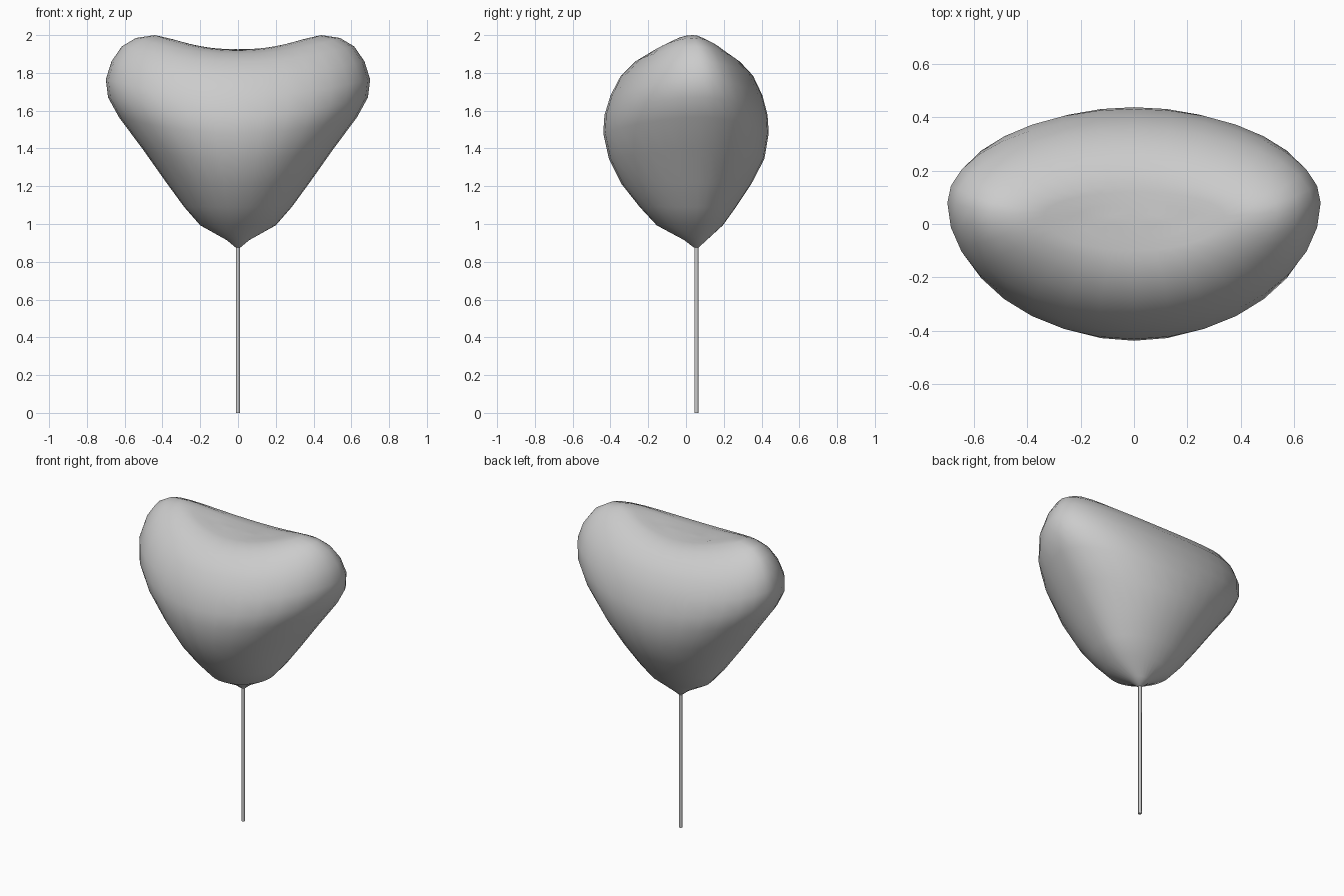
import bpy, bmesh, math

if "Cube" in bpy.data.objects:
    bpy.data.objects.remove(bpy.data.objects["Cube"])

# saddle-shaped rings from bottom tip to top dip:
# half width, height at the sides, y front, y back, height at the middle, y of the sides
RINGS = [(.012, .875, .042, .066, .875, .054), (.06, .915, -.01, .11, .915, .054),
         (.2, .993, -.155, .195, .993, .055), (.285, 1.09, -.245, .265, 1.09, .06),
         (.38, 1.22, -.34, .345, 1.21, .065), (.5, 1.39, -.408, .415, 1.345, .07),
         (.63, 1.565, -.438, .438, 1.48, .08), (.688, 1.67, -.432, .432, 1.575, .08),
         (.7, 1.765, -.40, .405, 1.68, .08), (.67, 1.86, -.345, .355, 1.785, .075),
         (.615, 1.94, -.27, .285, 1.86, .06), (.54, 1.985, -.20, .22, 1.9, .045),
         (.44, 2.0, -.14, .16, 1.917, .035), (.34, 1.977, -.1, .12, 1.921, .03),
         (.22, 1.94, -.06, .08, 1.923, .02), (.1, 1.928, -.02, .045, 1.925, .015)]
SIDES = 32

# heart-shaped balloon
bm = bmesh.new()
loops = []
for rx, zx, yf, yb, zy, ye in RINGS:
    loop = []
    for j in range(SIDES):
        s, c = math.sin(2 * math.pi * j / SIDES), math.cos(2 * math.pi * j / SIDES)
        y = ye + ((yb - ye) * c if c > 0 else (ye - yf) * c)
        loop.append(bm.verts.new((rx * s, y, zy + (zx - zy) * s * s)))
    loops.append(loop)
for a, b in zip(loops, loops[1:]):
    for j in range(SIDES):
        k = (j + 1) % SIDES
        bm.faces.new((a[j], a[k], b[k], b[j]))
top = bm.verts.new((0, .015, 1.925))
for j in range(SIDES):
    bm.faces.new((top, loops[-1][j], loops[-1][(j + 1) % SIDES]))
bm.faces.new(loops[0])
bmesh.ops.recalc_face_normals(bm, faces=bm.faces[:])
for face in bm.faces:
    face.smooth = True
mesh = bpy.data.meshes.new("heart_balloon")
bm.to_mesh(mesh)
bm.free()
bpy.context.collection.objects.link(bpy.data.objects.new("heart_balloon", mesh))

# thin stick under the tip
bpy.ops.mesh.primitive_cylinder_add(vertices=8, radius=.011, depth=.88, location=(0, .055, .44))
bpy.context.object.name = "stick"
bpy.ops.object.shade_smooth_by_angle(angle=math.radians(50))
